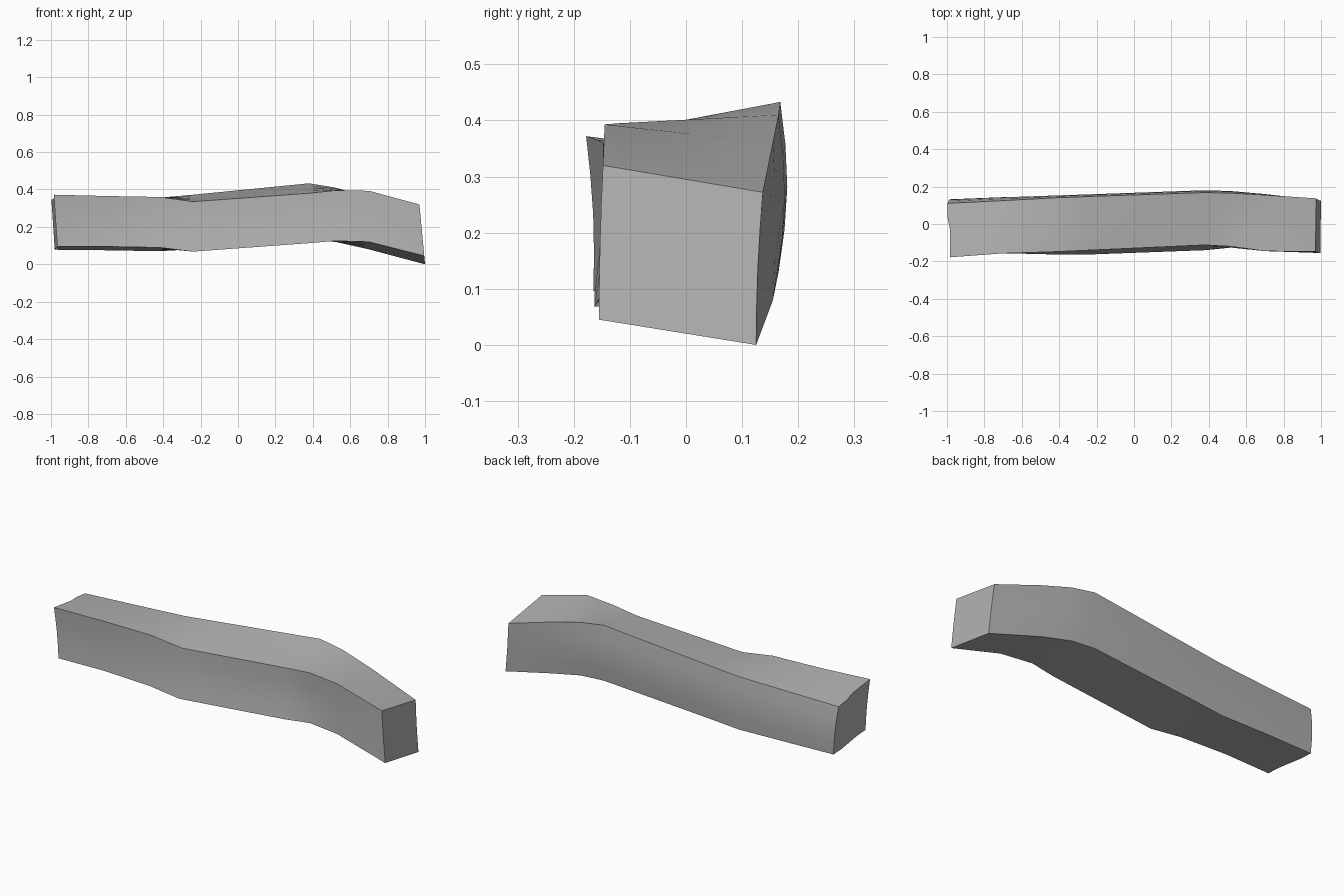
import bpy
import bmesh
import math
from mathutils import Vector

cube = bpy.data.objects.get("Cube")
if cube:
    bpy.data.objects.remove(cube, do_unlink=True)


def make_material(name, color):
    mat = bpy.data.materials.new(name)
    mat.use_nodes = True
    mat.diffuse_color = color
    mat.node_tree.nodes["Principled BSDF"].inputs["Base Color"].default_value = color
    return mat


# Cross-sections along the beam: x, back bulge, then (y, z) of the corners
# front top, back top, back bottom, front bottom
SECTIONS = [
    (-.98, .01, (-.178, .372), (.11, .335), (.13, .078), (-.165, .095)),
    (-.7, .01, (-.157, .365), (.125, .345), (.14, .075), (-.156, .095)),
    (-.42, .01, (-.148, .36), (.14, .355), (.145, .07), (-.163, .09)),
    (-.24, .01, (-.14, .335), (.147, .372), (.15, .085), (-.163, .068)),
    (.38, .014, (-.112, .38), (.168, .433), (.165, .13), (-.14, .113)),
    (.52, .012, (-.12, .395), (.165, .41), (.163, .12), (-.126, .125)),
    (.7, .005, (-.145, .393), (.155, .36), (.155, .08), (-.145, .12)),
    (.985, -.003, (-.148, .32), (.137, .272), (.125, 0), (-.155, .045)),
]
STEPS = 4  # points along each side of a cross-section


def section_ring(bm, x, bulge, corners):
    """One closed ring with gently curved front and back sides."""
    curve = (0, bulge, 0, bulge * .6)
    ring = []
    for side in range(4):
        a = Vector(corners[side])
        b = Vector(corners[(side + 1) % 4])
        for step in range(STEPS):
            t = step / STEPS
            y, z = a.lerp(b, t)
            y += curve[side] * math.sin(math.pi * t)
            # slanted ends
            px = x
            if x > .9:
                px = 1 - .03 * z / .32
            elif x < -.9:
                px = -.965 - .02 * (z - .08) / .3 - (.015 if y > 0 else 0)
            ring.append(bm.verts.new((px, y, z)))
    return ring


# Bent beam
bm = bmesh.new()
rings = [section_ring(bm, x, bulge, corners) for x, bulge, *corners in SECTIONS]
count = len(rings[0])
for r, s in zip(rings, rings[1:]):
    for i in range(count):
        j = (i + 1) % count
        bm.faces.new((r[i], r[j], s[j], s[i]))
bm.faces.new(rings[0])
bm.faces.new(rings[-1])
bmesh.ops.recalc_face_normals(bm, faces=bm.faces)

mesh = bpy.data.meshes.new("bent_beam")
bm.to_mesh(mesh)
bm.free()
beam = bpy.data.objects.new("bent_beam", mesh)
bpy.context.collection.objects.link(beam)
mesh.materials.append(make_material("stone_grey", (.45, .45, .45, 1)))

# Soft sides, sharp long edges and ends
bpy.ops.object.select_all(action="DESELECT")
beam.select_set(True)
bpy.context.view_layer.objects.active = beam
bpy.ops.object.shade_smooth_by_angle(angle=math.radians(40))
